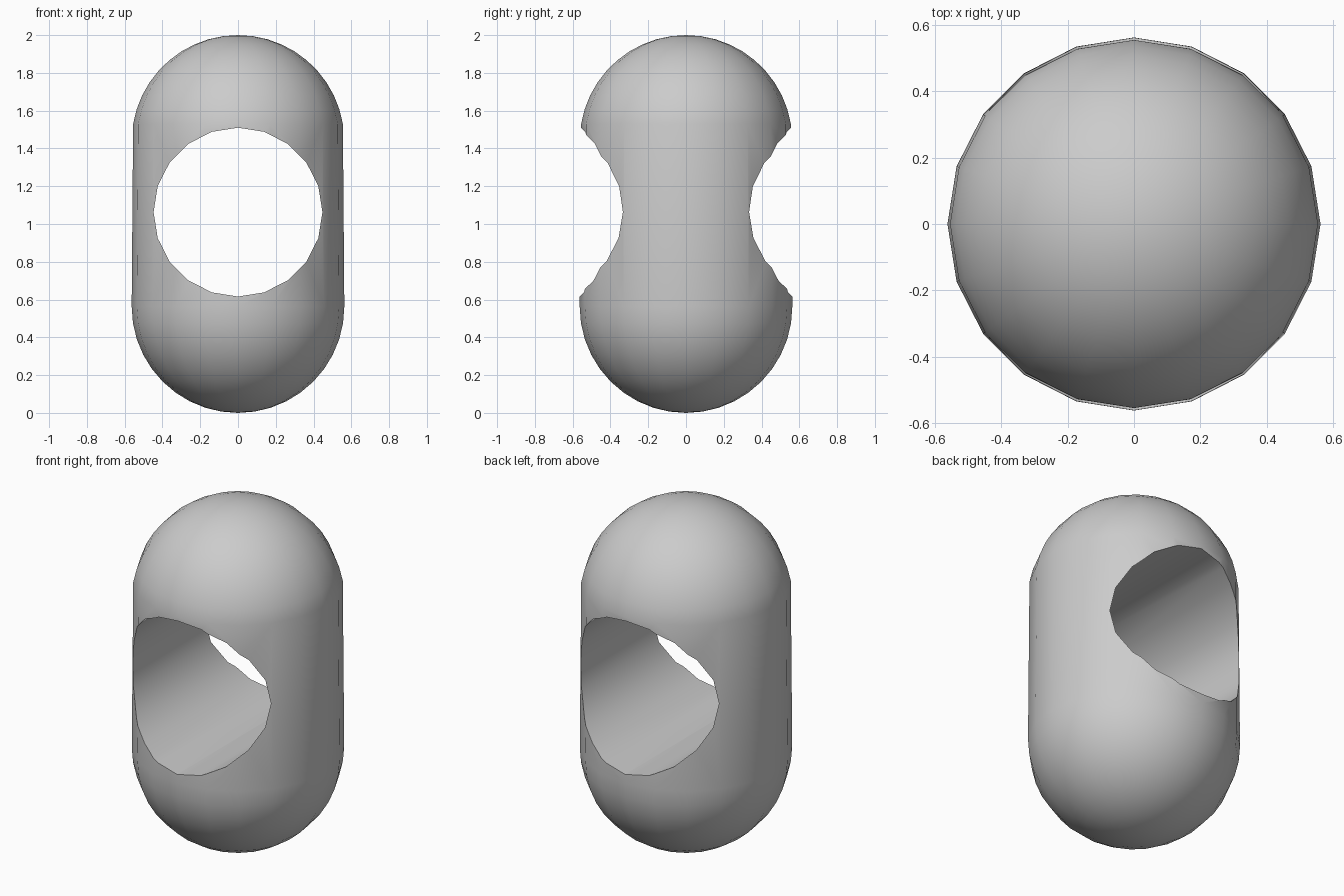
import bpy, bmesh
from math import sin, cos, pi, radians

if "Cube" in bpy.data.objects:
    bpy.data.objects.remove(bpy.data.objects["Cube"])

SIDES = 20
R = 0.563          # dome radius
RINGS = 10


def make_object(name, bm):
    bmesh.ops.recalc_face_normals(bm, faces=bm.faces)
    mesh = bpy.data.meshes.new(name)
    bm.to_mesh(mesh)
    bm.free()
    obj = bpy.data.objects.new(name, mesh)
    bpy.context.collection.objects.link(obj)
    return obj


# Capsule profile: lower dome, slightly tapered wall, upper dome with a soft rim
profile = []
for i in range(1, RINGS + 1):
    a = pi / 2 * i / RINGS
    profile.append((R * sin(a), R - R * cos(a)))
rim = radians(9.5)
for i in range(RINGS):
    a = rim + (pi / 2 - rim) * i / RINGS
    profile.append((R * cos(a), 2 - R + R * sin(a)))

bm = bmesh.new()
rings = [[bm.verts.new((r * cos(2 * pi * k / SIDES), r * sin(2 * pi * k / SIDES), z))
          for k in range(SIDES)] for r, z in profile]
south, north = bm.verts.new((0, 0, 0)), bm.verts.new((0, 0, 2))
for k in range(SIDES):
    n = (k + 1) % SIDES
    for low, high in zip(rings, rings[1:]):
        bm.faces.new((low[k], low[n], high[n], high[k]))
    bm.faces.new((south, rings[0][n], rings[0][k]))
    bm.faces.new((north, rings[-1][k], rings[-1][n]))
body = make_object("capsule_body", bm)

# Round tunnel cut front to back
bm = bmesh.new()
ends = [[bm.verts.new((0.447 * cos(2 * pi * k / SIDES), y, 1.063 + 0.447 * sin(2 * pi * k / SIDES)))
         for k in range(SIDES)] for y in (-1, 1)]
for k in range(SIDES):
    n = (k + 1) % SIDES
    bm.faces.new((ends[0][k], ends[0][n], ends[1][n], ends[1][k]))
for end in ends:
    bm.faces.new(end)
cutter = make_object("tunnel_cutter", bm)

cut = body.modifiers.new("tunnel", 'BOOLEAN')
cut.operation = 'DIFFERENCE'
cut.solver = 'EXACT'
cut.object = cutter
bpy.context.view_layer.objects.active = body
body.select_set(True)
bpy.ops.object.modifier_apply(modifier=cut.name)
bpy.data.objects.remove(cutter)

# Smooth domes and walls, crisp tunnel edges
bpy.ops.object.shade_smooth_by_angle(angle=radians(30))
